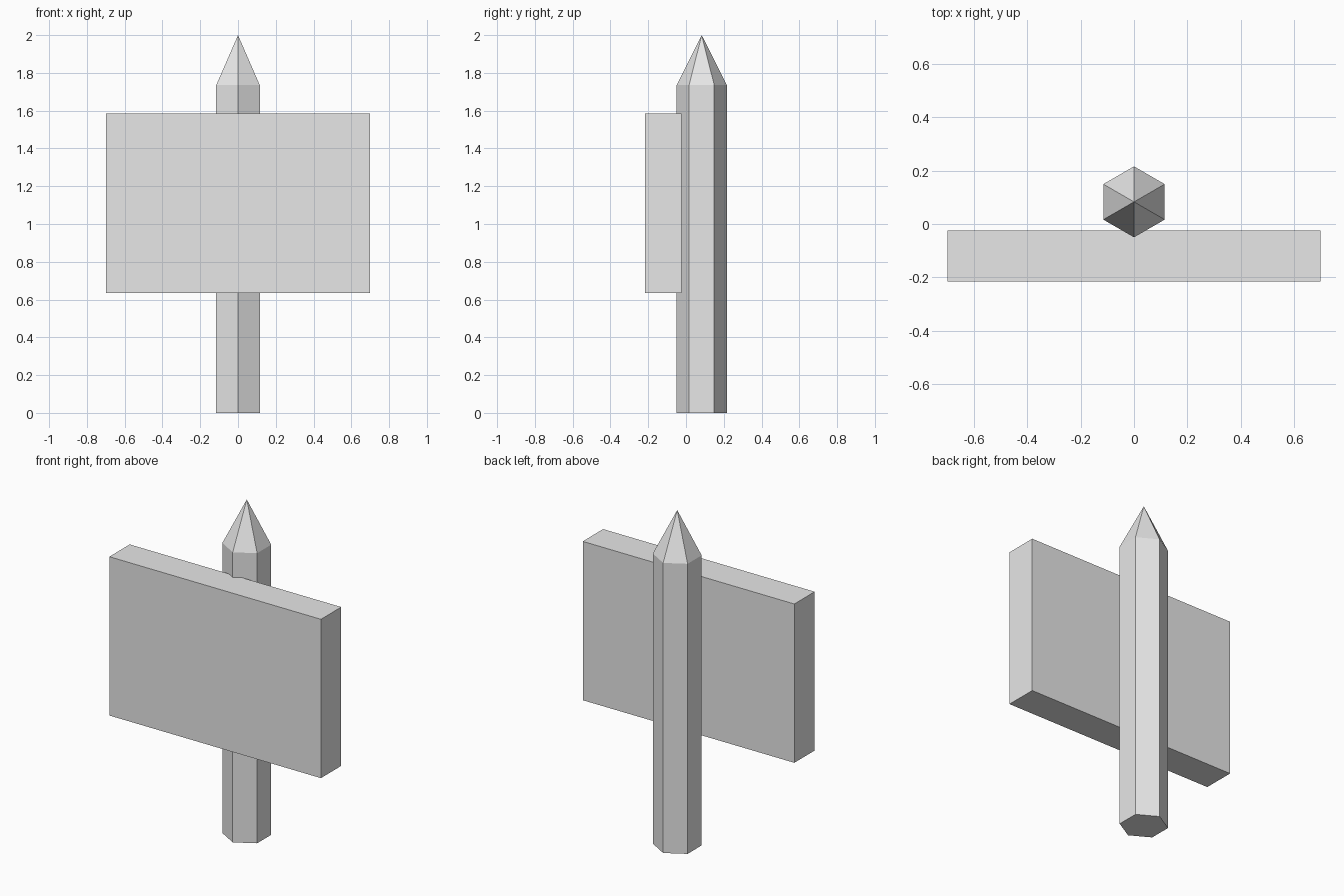
import bpy, bmesh
from math import sin, cos, pi
from mathutils import Matrix

if "Cube" in bpy.data.objects:
    bpy.data.objects.remove(bpy.data.objects["Cube"], do_unlink=True)

# Single plain grey
grey = bpy.data.materials.new("plain_grey")
grey.use_nodes = True
colour = (0.8, 0.8, 0.8, 1)
grey.diffuse_color = colour
grey.node_tree.nodes["Principled BSDF"].inputs["Base Color"].default_value = colour


def finish(name, bm):
    bmesh.ops.recalc_face_normals(bm, faces=bm.faces)
    mesh = bpy.data.meshes.new(name)
    bm.to_mesh(mesh)
    bm.free()
    mesh.materials.append(grey)
    obj = bpy.data.objects.new(name, mesh)
    bpy.context.scene.collection.objects.link(obj)
    return obj


# Hexagonal post, corner towards the front, with a sharpened tip
SIDES, RADIUS, POST_Y = 6, 0.133, 0.083
SHOULDER_Z, TIP_Z = 1.735, 2.0
bm = bmesh.new()
angles = [2 * pi * i / SIDES for i in range(SIDES)]
rings = [[bm.verts.new((RADIUS * sin(a), RADIUS * cos(a), z)) for a in angles]
         for z in (0, SHOULDER_Z)]
tip = bm.verts.new((0, 0, TIP_Z))
bottom, top = rings
bm.faces.new(bottom)
for i in range(SIDES):
    j = (i + 1) % SIDES
    bm.faces.new((bottom[i], bottom[j], top[j], top[i]))
    bm.faces.new((top[i], top[j], tip))
post = finish("post", bm)
post.location.y = POST_Y

# Rectangular sign board, slightly sunk onto the front of the post
bm = bmesh.new()
bmesh.ops.create_cube(bm, size=1, matrix=Matrix.Diagonal((1.4, 0.192, 0.95, 1)))
board = finish("sign_board", bm)
board.location = (0, -0.12, 1.11)
